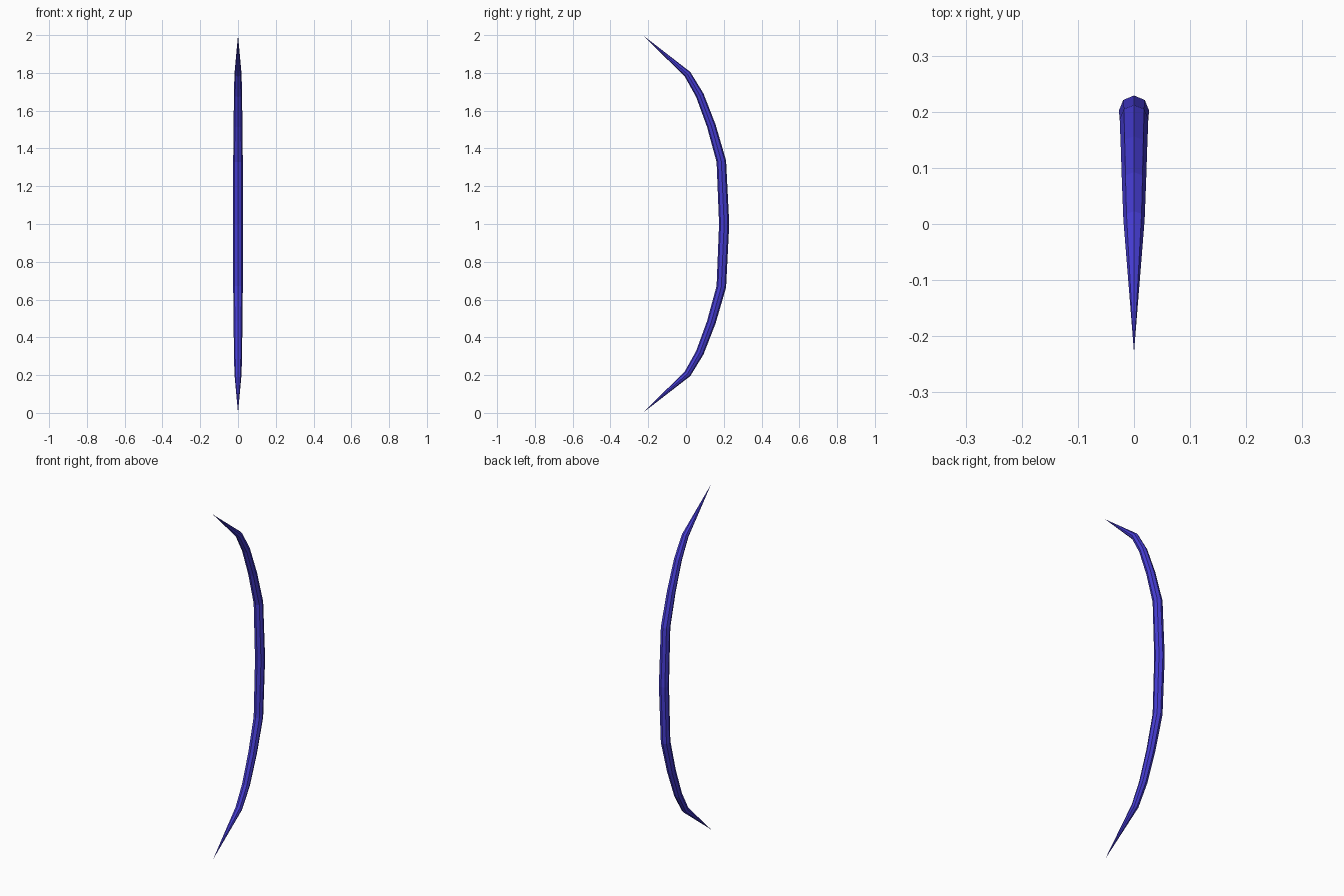
import bpy, bmesh, math
from mathutils import Vector

if "Cube" in bpy.data.objects:
    bpy.data.objects.remove(bpy.data.objects["Cube"])

SIDES = 8
# Upper half of the centre line from grip to tip: y, z, radius
half = [(0.202, 1.0, 0.027), (0.187, 1.332, 0.0255), (0.134, 1.52, 0.0235),
        (0.073, 1.682, 0.0215), (0.008, 1.793, 0.019)]
tip = (-0.229, 2.0, 0.0)

# Full path, mirrored about z = 1
upper = half + [tip]
lower = [(y, 2 - z, r) for y, z, r in reversed(upper[1:])]
path = lower + upper
pts = [Vector((0, y, z)) for y, z, r in path]

# Octagonal rings perpendicular to the path, closed to a point at both ends
bm = bmesh.new()
start, end = bm.verts.new(pts[0]), bm.verts.new(pts[-1])
rings = []
for i in range(1, len(pts) - 1):
    tangent = ((pts[i] - pts[i - 1]).normalized() + (pts[i + 1] - pts[i]).normalized()).normalized()
    side = Vector((1, 0, 0))
    out = tangent.cross(side)
    r = path[i][2]
    rings.append([bm.verts.new(pts[i] + r * (math.cos(a) * side + math.sin(a) * out))
                  for a in (2 * math.pi * k / SIDES for k in range(SIDES))])

for k in range(SIDES):
    n = (k + 1) % SIDES
    bm.faces.new((start, rings[0][n], rings[0][k]))
    bm.faces.new((end, rings[-1][k], rings[-1][n]))
    for a, b in zip(rings, rings[1:]):
        bm.faces.new((a[k], a[n], b[n], b[k]))
bmesh.ops.recalc_face_normals(bm, faces=bm.faces)

mesh = bpy.data.meshes.new("bow_stave")
bm.to_mesh(mesh)
bm.free()
bow = bpy.data.objects.new("bow_stave", mesh)
bpy.context.collection.objects.link(bow)

# Blue-violet colour
mat = bpy.data.materials.new("blue_violet")
mat.diffuse_color = (0.06, 0.045, 0.65, 1)
mat.use_nodes = True
mat.node_tree.nodes["Principled BSDF"].inputs["Base Color"].default_value = mat.diffuse_color
mesh.materials.append(mat)
